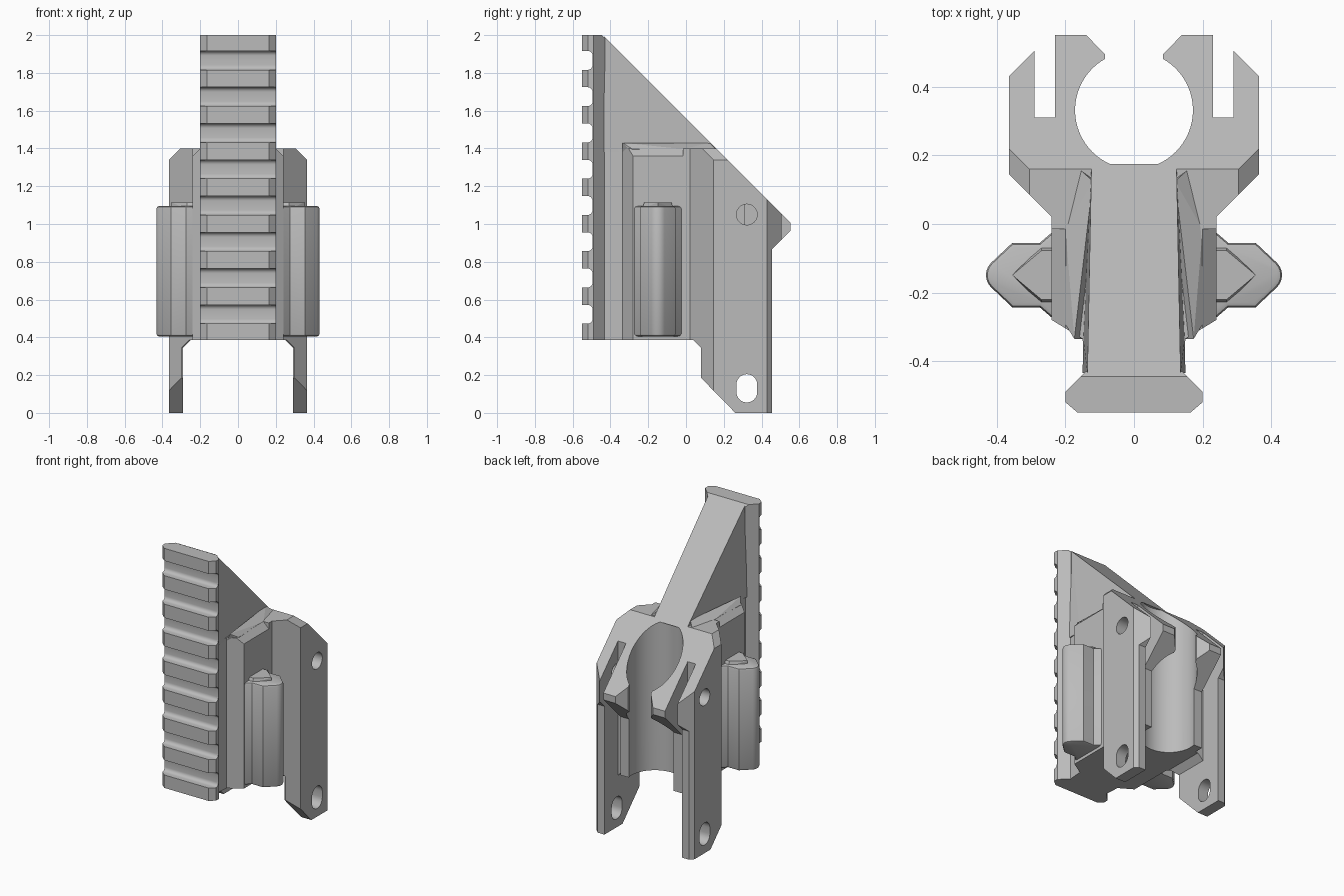
import bpy, bmesh, math
from mathutils import Vector

if "Cube" in bpy.data.objects:
    bpy.data.objects.remove(bpy.data.objects["Cube"])

grey = bpy.data.materials.new("mid_grey")
grey.diffuse_color = (0.5, 0.5, 0.5, 1)
grey.use_nodes = True
grey.node_tree.nodes["Principled BSDF"].inputs["Base Color"].default_value = grey.diffuse_color


def finish(name, bm):
    bmesh.ops.recalc_face_normals(bm, faces=bm.faces)
    me = bpy.data.meshes.new(name)
    bm.to_mesh(me)
    bm.free()
    me.materials.append(grey)
    ob = bpy.data.objects.new(name, me)
    bpy.context.collection.objects.link(ob)
    return ob


def prism(name, pts, axis, lo, hi):
    """Extrude a 2D outline along x (yz points), y (xz points) or z (xy points)."""
    put = {'x': lambda a, b, t: (t, a, b), 'y': lambda a, b, t: (a, t, b),
           'z': lambda a, b, t: (a, b, t)}[axis]
    bm = bmesh.new()
    f = bm.faces.new([bm.verts.new(put(a, b, lo)) for a, b in pts])
    r = bmesh.ops.extrude_face_region(bm, geom=[f])
    vs = [v for v in r['geom'] if isinstance(v, bmesh.types.BMVert)]
    bmesh.ops.translate(bm, verts=vs, vec=Vector(put(0, 0, hi - lo)))
    return finish(name, bm)


def hull(name, pts):
    bm = bmesh.new()
    for p in pts:
        bm.verts.new(p)
    bmesh.ops.convex_hull(bm, input=bm.verts)
    loose = [v for v in bm.verts if not v.link_faces]
    bmesh.ops.delete(bm, geom=loose, context='VERTS')
    bmesh.ops.dissolve_limit(bm, angle_limit=0.01, verts=bm.verts, edges=bm.edges)
    return finish(name, bm)


def apply_mods(ob):
    bpy.context.view_layer.objects.active = ob
    for m in list(ob.modifiers):
        bpy.ops.object.modifier_apply(modifier=m.name)


def cut(ob, pts, axis, lo, hi):
    c = prism("cutter", pts, axis, lo, hi)
    m = ob.modifiers.new("cut", 'BOOLEAN')
    m.operation, m.solver, m.object = 'DIFFERENCE', 'EXACT', c
    apply_mods(ob)
    bpy.data.objects.remove(c)


def flip(pts):
    return [(-p[0],) + tuple(p[1:]) for p in pts]


def arc(cx, cy, r, a0, a1, n):
    return [(cx + r * math.cos(math.radians(a0 + (a1 - a0) * i / n)),
             cy + r * math.sin(math.radians(a0 + (a1 - a0) * i / n))) for i in range(n + 1)]


def smooth(ob, angle=30):
    bpy.ops.object.select_all(action='DESELECT')
    ob.select_set(True)
    bpy.context.view_layer.objects.active = ob
    bpy.ops.object.shade_smooth_by_angle(angle=math.radians(angle))


# Main body: neck, wings, side slots and claws in one outline
half = [(.14, -.46), (.15, -.335), (.24, -.28), (.24, .02), (.365, .145), (.365, .43),
        (.29, .505), (.29, .31), (.23, .31), (.23, .552), (.14, .552), (.085, .495), (.085, .40)]
body = prism("clamp_body", half + flip(half)[::-1], 'z', 0, 1.4)
# barrel socket
cut(body, arc(0, .332, .172, 0, 354.375, 63), 'z', -1, 3)
# sloping top
cut(body, [(-.2, 1.76), (1, .56), (1, 2)], 'x', -1, 1)
# back of the arms and the short claws above them
cut(body, [(.455, -.1), (.455, .865), (.7, 1.11), (.7, -.1)], 'x', -1, 1)
cut(body, [(.37, -.1), (.37, .78), (.7, 1.11), (.7, -.1)], 'x', -.26, .26)
# underside, leaving the two arms hanging down
cut(body, [(-.6, -.05), (.31, -.05), (.08, .185), (.08, .345), (.04, .385), (-.6, .385)], 'x', -1, 1)
cut(body, [(-.29, -.1), (.29, -.1), (.29, .345), (.25, .385), (-.25, .385), (-.29, .345)], 'y', 0, 1)
# side chamfers and arm holes
wing = [(.305, 1.4), (.405, 1.3), (.405, 1.5), (.305, 1.5)]
neck = [(.2, 1.4), (.3, 1.3), (.3, 1.5), (.2, 1.5)]
pin = arc(.322, 1.05, .055, 0, 345, 23)
slot = arc(.322, .15, .055, 0, 180, 12) + arc(.322, .11, .055, 180, 360, 12)
for s in (1, -1):
    side = flip if s < 0 else list
    cut(body, side(wing), 'y', 0, 1)
    cut(body, side(neck), 'y', -.4, -.015)
    for hole in (pin, slot):
        cut(body, hole, 'x', *sorted((s * .26, s * .5)))
smooth(body)

# Accessory rail with rounded cross slots
rh = [(.165, -.55), (.2, -.52), (.2, -.49), (.16, -.45), (.14, -.43)]
rail = prism("front_rail", rh + flip(rh)[::-1], 'z', .385, 2)
cut(rail, [(-.445, 2), (-.3, 1.855), (-.3, 2.1), (-.445, 2.1)], 'x', -1, 1)
for i in range(8):
    z = .522 + i * .192
    prof = [(-.6, z - .05)] + arc(-.52, z - .025, .025, -90, 0, 5) \
        + arc(-.52, z + .025, .025, 0, 90, 5) + [(-.6, z + .05)]
    cut(rail, prof, 'x', -.3, .3)
smooth(rail)

# Tapered brace between rail and socket
bp = [(.136, -.435, 1.995), (.063, .108, 1.452), (.15, -.435, 1.38), (.148, -.335, 1.38),
      (.1, .1, 1.38), (.124, .175, 1.385)]
hull("rail_brace", bp + flip(bp))

# Raised ledges beside the brace
ledge = [(.15, -.335, 1.38), (.174, -.335, 1.43), (.12, .125, 1.43), (.205, -.285, 1.397),
         (.2, -.015, 1.397), (.165, .165, 1.39), (.1, .12, 1.38), (.205, -.285, 1.38),
         (.2, -.015, 1.38), (.165, .165, 1.38)]
# Side lugs with a small wedge on top
lug = [(.2, -.025), (.24, -.025), (.275, -.055), (.355, -.055)] \
    + arc(.382, -.149, .05, 45, -45, 6) \
    + [(.355, -.243), (.275, -.243), (.24, -.273), (.2, -.273)]
wedge = [(.22, -.065), (.27, -.065), (.355, -.149), (.27, -.233), (.22, -.233)]
for label, side in (("right", list), ("left", flip)):
    hull(label + "_ledge", side(ledge))
    ob = prism(label + "_lug", side(lug), 'z', .405, 1.095)
    m = ob.modifiers.new("bevel", 'BEVEL')
    m.width, m.segments, m.limit_method, m.angle_limit = .014, 2, 'ANGLE', math.radians(60)
    apply_mods(ob)
    smooth(ob)
    hull(label + "_lug_wedge", side([(x, y, 1.08) for x, y in wedge]
                                    + [(x, -.149 + (y + .149) * .85, 1.115) for x, y in wedge]))
